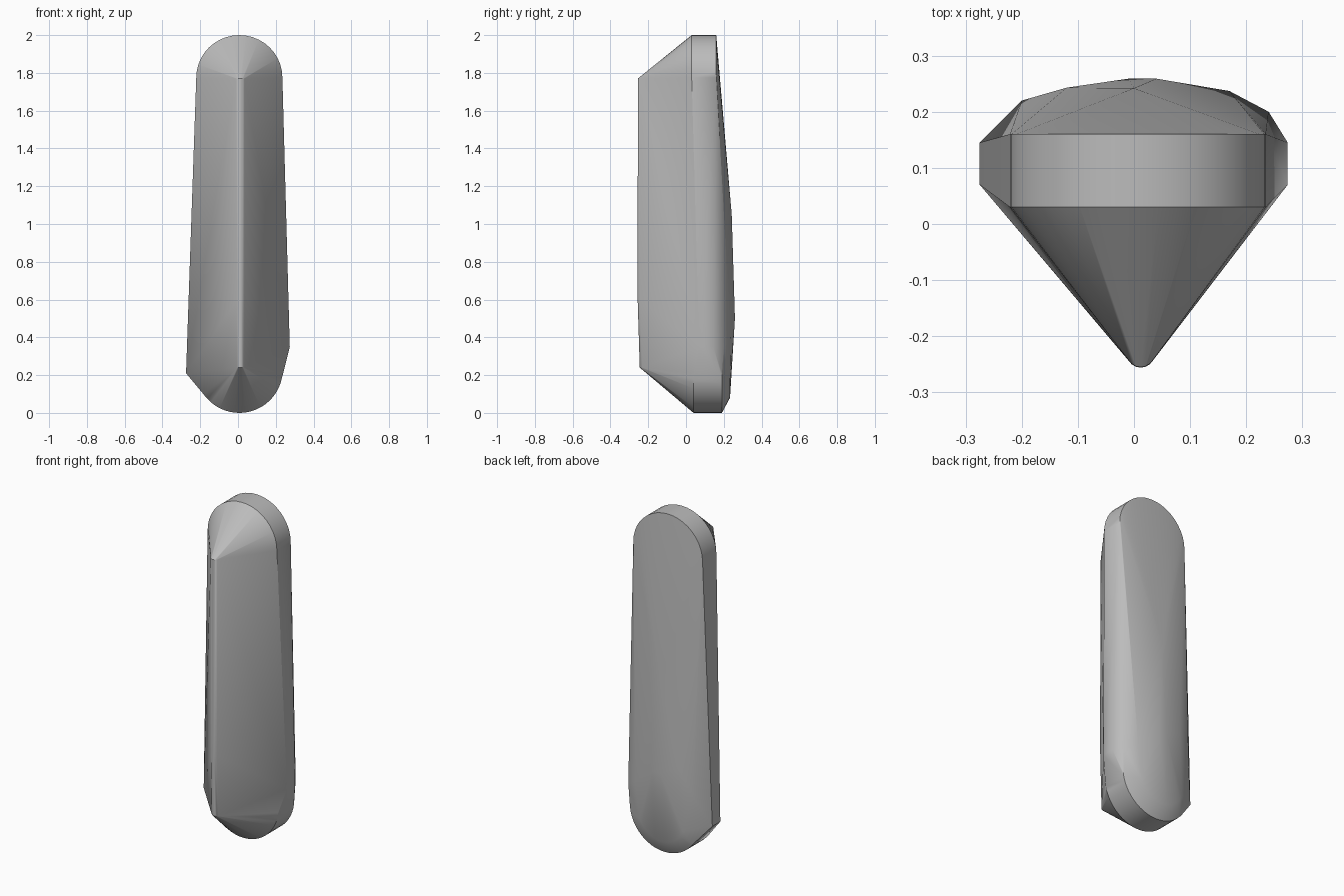
import bpy, bmesh, math

cube = bpy.data.objects.get("Cube")
if cube:
    bpy.data.objects.remove(cube, do_unlink=True)

grey = bpy.data.materials.new("stone grey")
grey.use_nodes = True
grey.diffuse_color = (0.5, 0.5, 0.5, 1)
grey.node_tree.nodes["Principled BSDF"].inputs["Base Color"].default_value = (0.5, 0.5, 0.5, 1)


def arc(cx, cz, rx, rz, y, start, end, steps=20):
    """Points on an upright elliptical arc in the plane of the given y."""
    angles = [math.radians(start + (end - start) * i / steps) for i in range(steps + 1)]
    return [(cx + rx * math.cos(a), y, cz + rz * math.sin(a)) for a in angles]


points = []

# Rounded top end: a straight band with an arched outline
for y in (0.03, 0.16):
    points += arc(0.007, 1.775, 0.228, 0.225, y, 0, 180)

# Rounded bottom end: the band is slightly deeper here
for y in (0.04, 0.19):
    points += arc(0.007, 0.23, 0.23, 0.23, y, 215, 355)

# Side corners at the widest part
for y in (0.07, 0.145):
    points += [(-0.275, y, 0.21), (0.274, y, 0.35)]

# Rounded front ridge, running between the two end slopes
for z, tip in ((1.77, -0.255), (0.6, -0.256), (0.24, -0.245)):
    for i in range(7):
        a = math.radians(-60 + 20 * i)
        points.append((0.012 + 0.025 * math.sin(a), tip + 0.025 * (1 - math.cos(a)), z))

# Shallow bulge of the back
points += [(-0.01, 0.259, 0.5), (0.04, 0.259, 0.5), (0.0, 0.242, 1.05), (-0.12, 0.243, 0.55),
           (-0.2, 0.22, 0.4), (0.17, 0.237, 0.4), (0.24, 0.2, 0.35)]
points += arc(0.0, 0.23, 0.15, 0.15, 0.233, 200, 340, 10)

# Wrap one closed skin around the outlines
bm = bmesh.new()
verts = [bm.verts.new(p) for p in points]
hull = bmesh.ops.convex_hull(bm, input=verts)
loose = {g for g in hull["geom_interior"] + hull["geom_unused"] if isinstance(g, bmesh.types.BMVert)}
bmesh.ops.delete(bm, geom=list(loose), context="VERTS")
bmesh.ops.dissolve_limit(bm, angle_limit=0.01, verts=bm.verts, edges=bm.edges)
bmesh.ops.recalc_face_normals(bm, faces=bm.faces)

mesh = bpy.data.meshes.new("ridged_stone")
bm.to_mesh(mesh)
bm.free()
mesh.materials.append(grey)
stone = bpy.data.objects.new("ridged_stone", mesh)
bpy.context.collection.objects.link(stone)
bpy.context.view_layer.objects.active = stone
stone.select_set(True)
bpy.ops.object.shade_smooth_by_angle(angle=math.radians(35))
